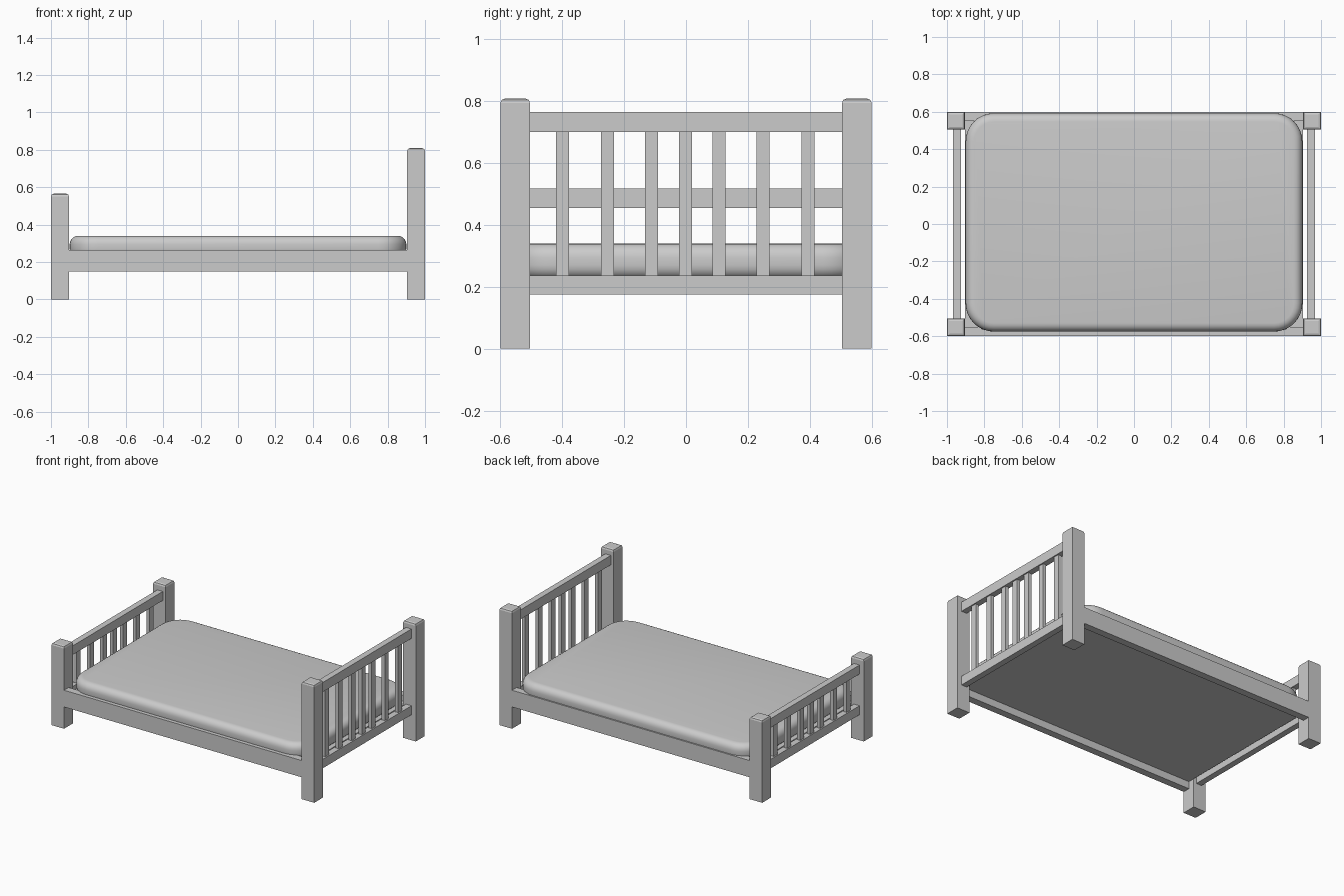
import bpy, bmesh

if "Cube" in bpy.data.objects:
    bpy.data.objects.remove(bpy.data.objects["Cube"])


def box(name, x0, x1, y0, y1, z0, z1):
    bm = bmesh.new()
    bmesh.ops.create_cube(bm, size=1)
    for v in bm.verts:
        v.co = (x1 if v.co.x > 0 else x0,
                y1 if v.co.y > 0 else y0,
                z1 if v.co.z > 0 else z0)
    me = bpy.data.meshes.new(name)
    bm.to_mesh(me)
    bm.free()
    ob = bpy.data.objects.new(name, me)
    bpy.context.collection.objects.link(ob)
    return ob


def bevel(ob, pick, width, segments):
    # Bevel the edges for which pick(a, b) is true
    bm = bmesh.new()
    bm.from_mesh(ob.data)
    edges = [e for e in bm.edges if pick(*(v.co for v in e.verts))]
    bmesh.ops.bevel(bm, geom=edges, offset=width, segments=segments,
                    profile=0.5, affect='EDGES')
    bm.to_mesh(ob.data)
    bm.free()


POST = 0.096
SLATS = (-0.399, -0.254, -0.111, -0.002, 0.106, 0.249, 0.394)

# Head end at +x, foot end at -x
for end, s, height, rail0, rail1 in (("head", 1, 0.808, 0.70, 0.765),
                                     ("foot", -1, 0.565, 0.455, 0.517)):
    xa, xb = sorted((s, s * (1 - POST)))
    # Corner posts with softened tops
    for side, t in (("front", -1), ("back", 1)):
        ya, yb = sorted((t * 0.6, t * (0.6 - POST)))
        post = box(f"{end}_{side}_post", xa, xb, ya, yb, 0, height)
        bevel(post, lambda a, b: a.z > height - 0.001 and b.z > height - 0.001, 0.014, 2)
    # Cross rails and vertical slats
    xa, xb = sorted((s * 0.925, s * 0.967))
    inner = 0.6 - POST
    box(f"{end}_top_rail", xa, xb, -inner, inner, rail0, rail1)
    box(f"{end}_bottom_rail", xa, xb, -inner, inner, 0.175, 0.237)
    xa, xb = sorted((s * 0.934, s * 0.958))
    for i, y in enumerate(SLATS):
        box(f"{end}_slat_{i + 1}", xa, xb, y - 0.021, y + 0.021, 0.237, rail0)

# Side rails, flush with the outside of the posts
for side, t in (("front", -1), ("back", 1)):
    ya, yb = sorted((t * 0.6, t * 0.55))
    box(f"{side}_side_rail", -1 + POST, 1 - POST, ya, yb, 0.15, 0.265)

# Base panel under the mattress
box("base_panel", -0.904, 0.904, -0.55, 0.55, 0.20, 0.225)

# Mattress: rounded corners, then rounded top and bottom rims
mattress = box("mattress", -0.9, 0.9, -0.575, 0.592, 0.225, 0.34)
bevel(mattress, lambda a, b: abs(a.z - b.z) > 0.05, 0.15, 8)
bevel(mattress, lambda a, b: abs(a.z - b.z) < 0.001, 0.045, 5)
bpy.ops.object.select_all(action='DESELECT')
mattress.select_set(True)
bpy.context.view_layer.objects.active = mattress
bpy.ops.object.shade_smooth_by_angle()
